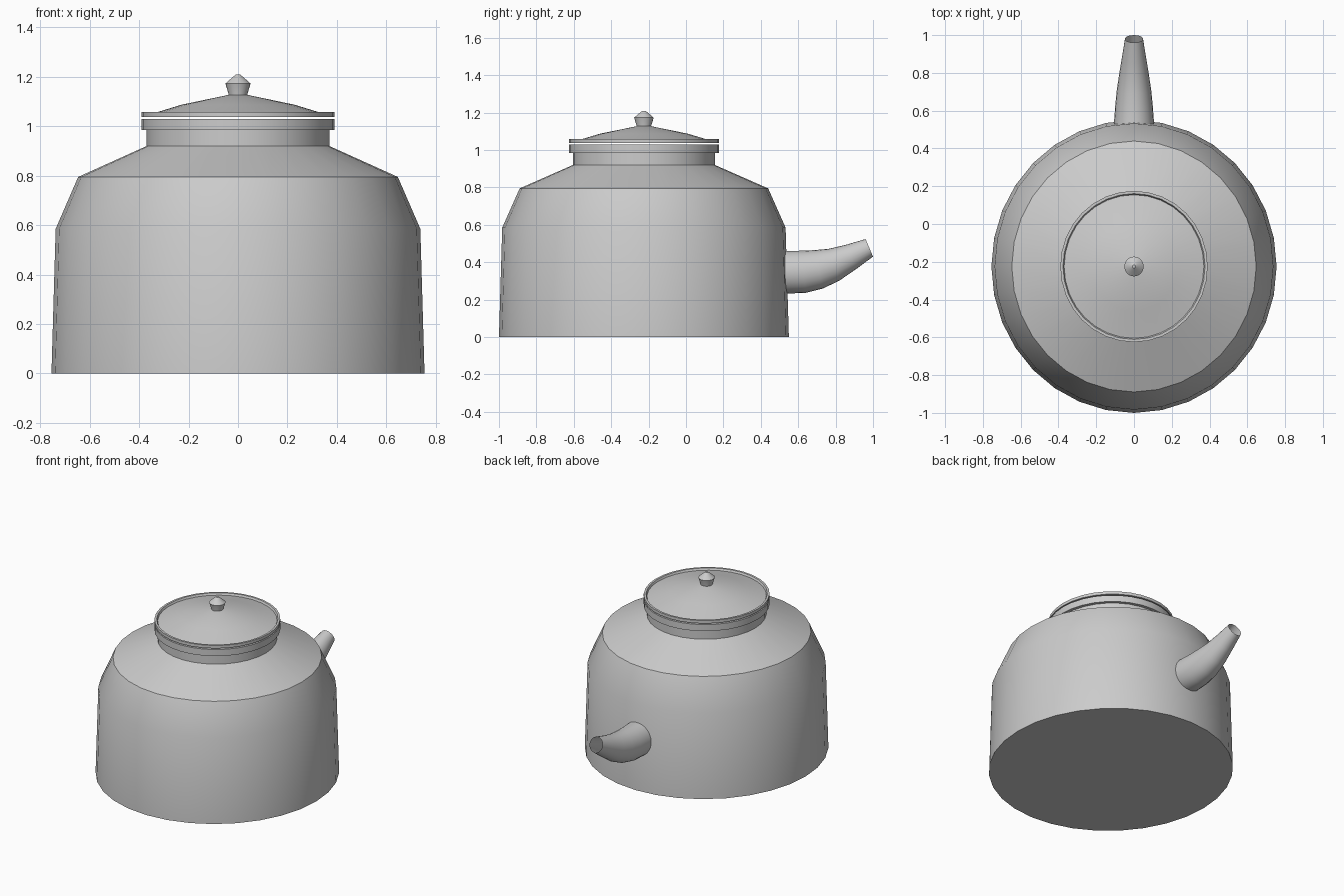
import bpy, bmesh
from math import sin, cos, pi, radians, hypot

if "Cube" in bpy.data.objects:
    bpy.data.objects.remove(bpy.data.objects["Cube"])

CENTRE_Y = -0.225      # axis of the pot
STRETCH_Y = 1.0265     # pot is slightly deeper than wide


def skin(name, rings, cap_start=False, cap_end=False):
    """Bridge a list of equal-length vertex rings into a tube."""
    bm = bmesh.new()
    rows = [[bm.verts.new(p) for p in ring] for ring in rings]
    n = len(rows[0])
    for a, b in zip(rows, rows[1:]):
        for i in range(n):
            j = (i + 1) % n
            bm.faces.new((a[i], a[j], b[j], b[i]))
    if cap_start:
        bm.faces.new(rows[0][::-1])
    if cap_end:
        bm.faces.new(rows[-1])
    mesh = bpy.data.meshes.new(name)
    bm.to_mesh(mesh)
    bm.free()
    obj = bpy.data.objects.new(name, mesh)
    bpy.context.collection.objects.link(obj)
    bpy.ops.object.select_all(action='DESELECT')
    obj.select_set(True)
    bpy.context.view_layer.objects.active = obj
    bpy.ops.object.shade_smooth_by_angle(angle=radians(30))
    return obj


def lathe(name, profile, sides=32, **caps):
    """Revolve (radius, z) points round the pot axis."""
    rings = [[(r * cos(2 * pi * i / sides),
               CENTRE_Y + STRETCH_Y * r * sin(2 * pi * i / sides), z)
              for i in range(sides)] for r, z in profile]
    return skin(name, rings, **caps)


# Pot body with neck and flanged mouth
lathe("pot_body", [(0.755, 0), (0.738, 0.585), (0.647, 0.795), (0.37, 0.92),
                   (0.37, 0.985), (0.39, 0.985), (0.39, 1.03), (0.35, 1.03),
                   (0.35, 0.92)], cap_start=True)

# Lid with raised outer lip and shallow cone
lathe("lid", [(0.39, 1.038), (0.39, 1.058), (0.376, 1.058), (0.37, 1.045),
              (0.36, 1.047), (0.23, 1.087), (0.02, 1.131)],
      cap_start=True, cap_end=True)

# Knob
lathe("lid_knob", [(0.037, 1.12), (0.038, 1.13), (0.051, 1.173),
                   (0.02, 1.2), (0.009, 1.209)], sides=24,
      cap_start=True, cap_end=True)

# Spout: (y, z, tangent y, tangent z, half width, half height)
path = [(0.47, 0.350, 1, 0.00, 0.106, 0.114),
        (0.55, 0.347, 1, 0.00, 0.105, 0.114),
        (0.63, 0.349, 1, 0.08, 0.099, 0.113),
        (0.71, 0.362, 1, 0.20, 0.091, 0.105),
        (0.79, 0.386, 1, 0.32, 0.079, 0.090),
        (0.88, 0.427, 1, 0.40, 0.064, 0.071),
        (0.98, 0.477, 1, 0.42, 0.048, 0.051)]
spout_rings = []
for y, z, ty, tz, w, h in path:
    length = hypot(ty, tz)
    ny, nz = -tz / length, ty / length
    spout_rings.append([(-w * cos(2 * pi * i / 24),
                         y + ny * h * sin(2 * pi * i / 24),
                         z + nz * h * sin(2 * pi * i / 24)) for i in range(24)])
skin("spout", spout_rings)
